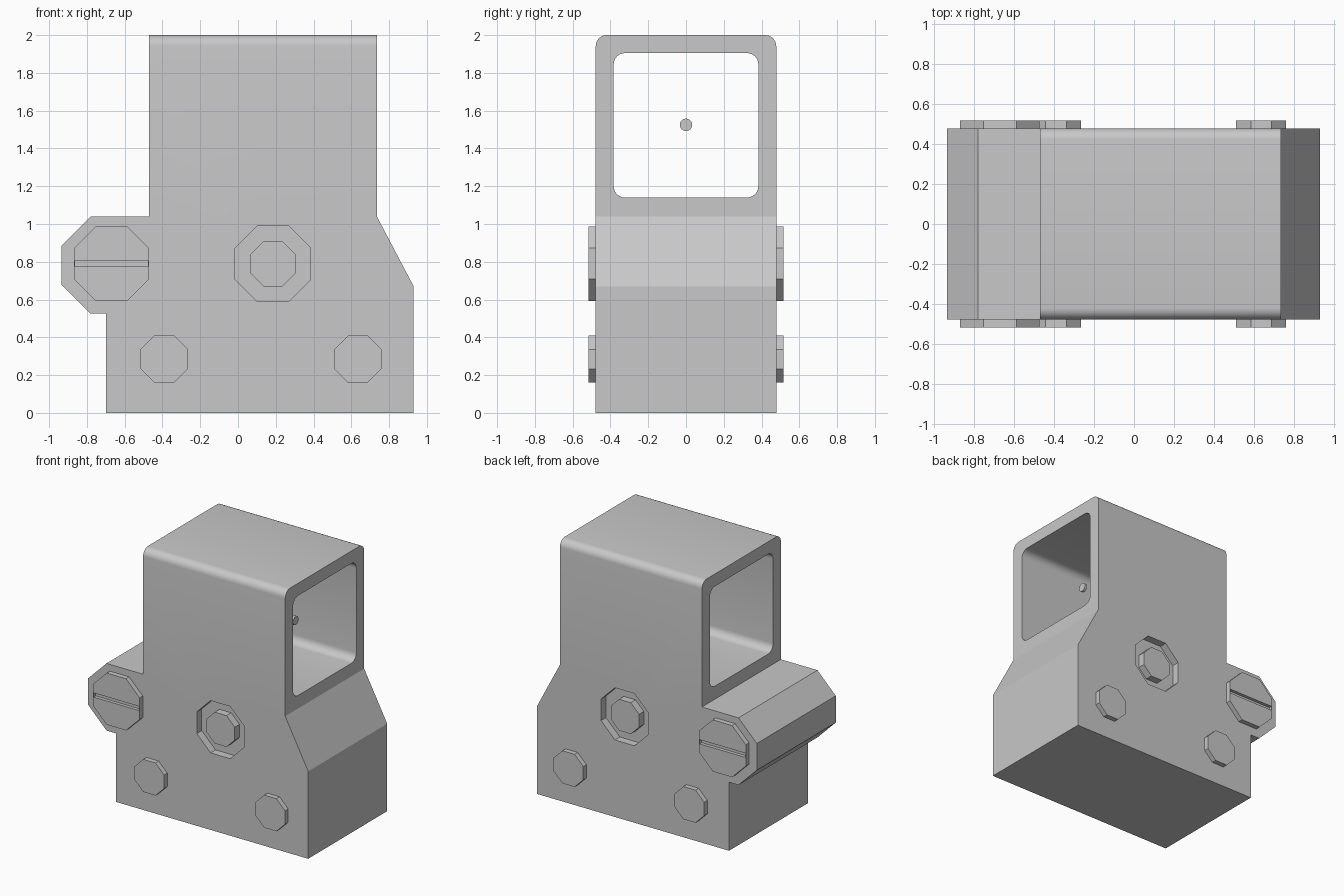
import bpy, bmesh, math
from mathutils import Matrix, Vector

if "Cube" in bpy.data.objects:
    bpy.data.objects.remove(bpy.data.objects["Cube"], do_unlink=True)

HALF = 0.478      # half width of the housing
HEAD = 0.038      # how far the bolt heads stand out

grey = bpy.data.materials.new("grey")
grey.use_nodes = True
grey.diffuse_color = (0.58, 0.58, 0.58, 1)
grey.node_tree.nodes["Principled BSDF"].inputs["Base Color"].default_value = (0.58, 0.58, 0.58, 1)


def finish(name, bm):
    bmesh.ops.recalc_face_normals(bm, faces=bm.faces)
    mesh = bpy.data.meshes.new(name)
    bm.to_mesh(mesh)
    bm.free()
    mesh.materials.append(grey)
    obj = bpy.data.objects.new(name, mesh)
    bpy.context.collection.objects.link(obj)
    return obj


def prism(name, points, y0, y1):
    """Extrude an (x, z) outline along y."""
    bm = bmesh.new()
    face = bm.faces.new([bm.verts.new((x, y0, z)) for x, z in points])
    new = bmesh.ops.extrude_face_region(bm, geom=[face])["geom"]
    bmesh.ops.translate(bm, vec=(0, y1 - y0, 0),
                        verts=[v for v in new if isinstance(v, bmesh.types.BMVert)])
    return finish(name, bm)


def octagon(x, z, apothem):
    r = apothem / math.cos(math.pi / 8)
    angles = [math.pi / 8 + i * math.pi / 4 for i in range(8)]
    return [(x + r * math.cos(a), z + r * math.sin(a)) for a in angles]


def box(name, low, high):
    bm = bmesh.new()
    low, high = Vector(low), Vector(high)
    bmesh.ops.create_cube(bm, size=1, matrix=Matrix.Translation((low + high) / 2)
                          @ Matrix.Diagonal((*(high - low), 1)))
    return finish(name, bm)


def round_x_edges(obj, radius, min_z):
    """Round the lengthwise edges above a height."""
    bm = bmesh.new()
    bm.from_mesh(obj.data)
    edges = [e for e in bm.edges
             if all(v.co.z > min_z for v in e.verts)
             and abs(e.verts[0].co.x - e.verts[1].co.x) > 0.5]
    bmesh.ops.bevel(bm, geom=edges, offset=radius, segments=6, profile=0.5, affect='EDGES')
    bm.to_mesh(obj.data)
    bm.free()


def cut(obj, cutter):
    cutter.hide_render = True
    mod = obj.modifiers.new("cut", 'BOOLEAN')
    mod.operation, mod.solver, mod.object = 'DIFFERENCE', 'EXACT', cutter
    bpy.context.view_layer.objects.active = obj
    bpy.ops.object.modifier_apply(modifier=mod.name)
    bpy.data.objects.remove(cutter, do_unlink=True)


# Housing with battery tube bulge and sloped rear
housing = prism("housing", [
    (-0.70, 0), (0.93, 0), (0.93, 0.67), (0.735, 1.04), (0.735, 2), (-0.47, 2),
    (-0.47, 1.04), (-0.78, 1.04), (-0.935, 0.885), (-0.935, 0.68),
    (-0.78, 0.525), (-0.70, 0.525)], -HALF, HALF)
round_x_edges(housing, 0.058, 1.9)

# Window tunnel
tunnel = box("tunnel_cutter", (-1.2, -0.383, 1.14), (1.2, 0.383, 1.905))
round_x_edges(tunnel, 0.06, 0)
cut(housing, tunnel)

for side, label in ((-1, "front"), (1, "back")):
    face = side * HALF
    outer = side * (HALF + HEAD)
    inner = side * (HALF - 0.06)

    # Recessed adjuster
    cut(housing, prism("recess_cutter", octagon(0.185, 0.79, 0.2), inner, outer))
    prism(label + "_adjuster", octagon(0.185, 0.79, 0.12), inner, side * (HALF - 0.003))

    # Base bolts
    for x, place in ((-0.39, "left"), (0.635, "right")):
        prism(f"{label}_{place}_bolt", octagon(x, 0.285, 0.125), face, outer)

    # Slotted battery cap
    cap = prism(label + "_battery_cap", octagon(-0.67, 0.79, 0.198), face, outer)
    y0, y1 = sorted((outer - side * 0.025, outer + side * 0.05))
    cut(cap, box("slot_cutter", (-0.864, y0, 0.774), (-0.476, y1, 0.806)))

# Aiming dot floating in the window
bm = bmesh.new()
bmesh.ops.create_cone(bm, cap_ends=True, segments=16, radius1=0.033, radius2=0.033, depth=0.02,
                      matrix=Matrix.Translation((0.48, 0, 1.525))
                      @ Matrix.Rotation(math.pi / 2, 4, 'Y'))
dot = finish("aiming_dot", bm)

# Smooth the rounded corners only
for obj in bpy.context.view_layer.objects:
    obj.select_set(obj in (housing, dot))
bpy.context.view_layer.objects.active = housing
bpy.ops.object.shade_smooth_by_angle(angle=math.radians(25))
